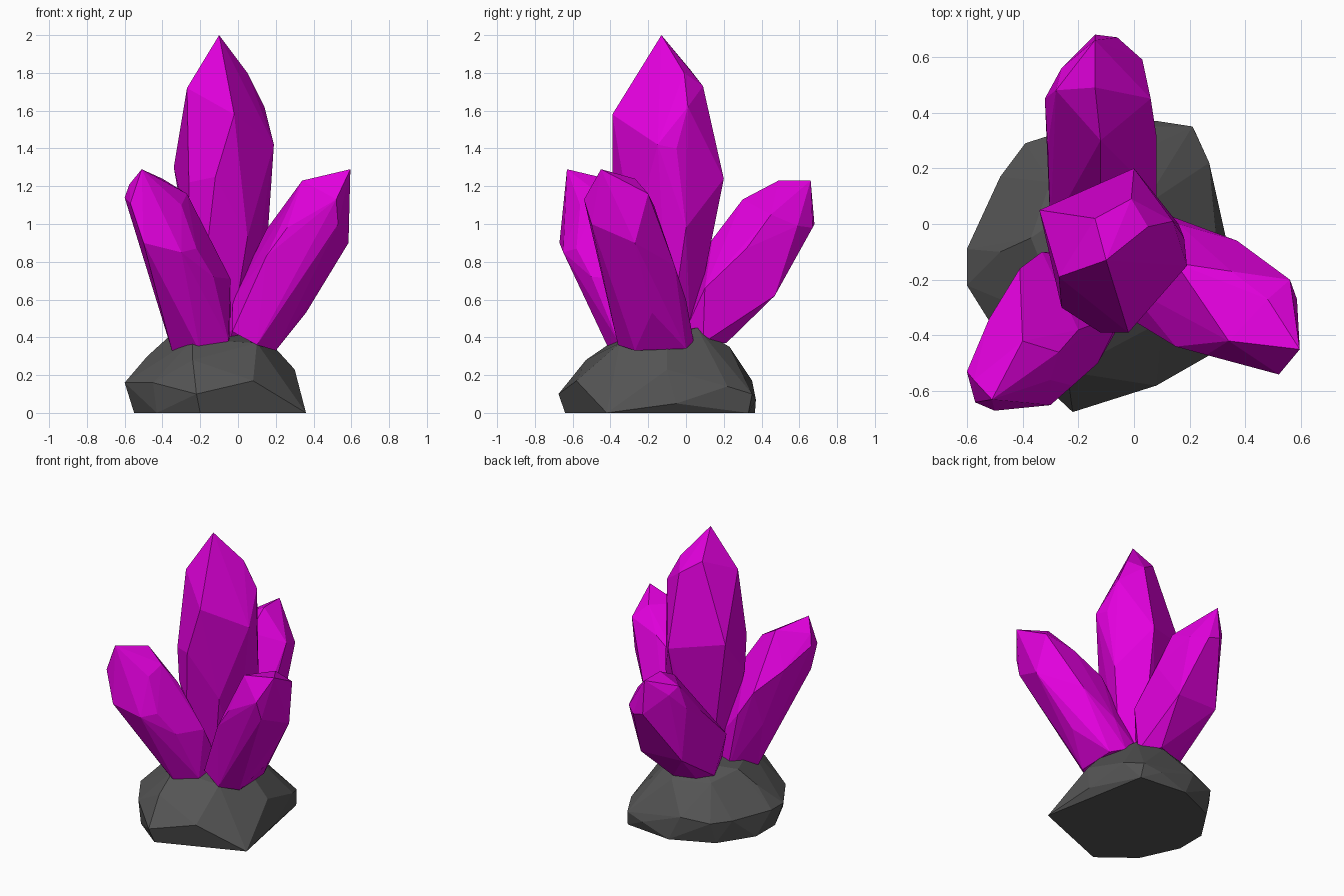
import bpy
import bmesh
from math import cos, sin, tau, radians
from mathutils import Vector

# Remove the default object
default_cube = bpy.data.objects.get("Cube")
if default_cube:
    bpy.data.objects.remove(default_cube, do_unlink=True)


def make_material(name, colour):
    material = bpy.data.materials.new(name)
    material.use_nodes = True
    material.diffuse_color = (*colour, 1)
    shader = next(n for n in material.node_tree.nodes if n.type == "BSDF_PRINCIPLED")
    shader.inputs["Base Color"].default_value = (*colour, 1)
    shader.inputs["Roughness"].default_value = 0.6
    return material


magenta = make_material("magenta crystal", (0.76, 0, 0.72))
dark_grey = make_material("dark grey stone", (0.09, 0.09, 0.09))


def ring(centre, radius, sides=5):
    """Regular horizontal polygon, used where a crystal is rooted in the stone."""
    return [
        Vector(centre) + Vector((cos(tau * i / sides), sin(tau * i / sides), 0)) * radius
        for i in range(sides)
    ]


def faceted_solid(name, corners, material):
    """Wrap a flat-faced convex solid around a handful of corners."""
    bm = bmesh.new()
    for corner in corners:
        bm.verts.new(corner)
    hull = bmesh.ops.convex_hull(bm, input=bm.verts[:])
    loose = {v for v in hull["geom_interior"] + hull["geom_unused"]
             if isinstance(v, bmesh.types.BMVert)}
    bmesh.ops.delete(bm, geom=list(loose), context="VERTS")
    bmesh.ops.dissolve_limit(bm, angle_limit=radians(3), verts=bm.verts[:], edges=bm.edges[:])
    bmesh.ops.recalc_face_normals(bm, faces=bm.faces[:])
    mesh = bpy.data.meshes.new(name)
    bm.to_mesh(mesh)
    bm.free()
    mesh.materials.append(material)
    solid = bpy.data.objects.new(name, mesh)
    bpy.context.collection.objects.link(solid)
    return solid


def crystal(name, foot, belly, shoulder, tip):
    """Crystal made of a rooted foot, a widening belly, a shoulder and a tip."""
    faceted_solid(name, foot + belly + shoulder + [tip], magenta)


# Tall upright crystal in the middle
crystal(
    "central_crystal",
    foot=ring((-.08, -.09, .36), .12),
    belly=[(-.16, -.34, .9), (.05, -.28, .93), (.16, 0, .98), (-.26, -.28, .98)],
    shoulder=[(-.34, .05, 1.3), (0, .2, 1.24), (.18, -.05, 1.4), (.19, -.15, 1.42),
              (.14, .01, 1.62), (-.02, -.39, 1.58), (-.12, -.39, 1.25), (-.26, -.3, 1.22),
              (-.27, -.19, 1.72), (.05, -.01, 1.8), (-.01, .09, 1.73), (-.14, .02, 1.82)],
    tip=(-.1, -.13, 2),
)

# Crystal leaning to the front and the model's right
crystal(
    "front_right_crystal",
    foot=[(-.35, -.3, .33), (-.2, -.4, .32), (-.05, -.36, .38), (-.04, -.15, .4), (-.25, -.1, .33)],
    belly=[(-.42, -.25, .65), (-.13, -.5, .72), (-.04, -.32, .71), (-.33, -.1, .75)],
    shoulder=[(-.5, -.67, .9), (-.3, -.65, .85), (-.22, -.58, .87), (-.41, -.16, .9),
              (-.2, -.38, 1.02), (-.52, -.34, 1.02), (-.3, -.56, 1.1), (-.27, -.46, 1.16),
              (-.4, -.42, 1.24), (-.6, -.53, 1.14), (-.57, -.64, 1.11), (-.575, -.56, 1.21)],
    tip=(-.51, -.63, 1.29),
)

# Crystal leaning to the front and the model's left
crystal(
    "front_left_crystal",
    foot=[(-.03, -.33, .43), (.1, -.36, .36), (.2, -.27, .33), (.2, 0, .34), (.1, .04, .38),
          (0, .03, .42)],
    belly=[(-.03, -.22, .6), (.36, -.18, .53), (.15, -.44, .83), (.16, 0, .6), (.37, -.06, .78)],
    shoulder=[(.26, -.47, .98), (.15, -.14, .97), (.585, -.27, .9), (.56, -.2, 1.16),
              (.34, -.42, 1.23), (.48, -.27, 1.24), (.52, -.54, 1.13), (.53, -.5, 1),
              (.35, -.17, 1.1)],
    tip=(.595, -.45, 1.29),
)

# Crystal leaning to the back
crystal(
    "back_crystal",
    foot=ring((-.09, .09, .37), .13) + [(-.29, .1, .39), (-.25, -.04, .45)],
    belly=[(.02, .47, .62), (-.29, .46, .63), (.08, .1, .66), (-.3, -.02, .64)],
    shoulder=[(.08, .32, .87), (-.31, .28, .92), (-.12, .14, .92), (-.12, .3, 1.13),
              (-.32, .45, 1), (.06, .45, 1.05), (.03, .59, .99), (-.06, .67, .98),
              (-.14, .68, 1), (-.26, .56, 1.12), (-.28, .48, 1.16), (-.14, .49, 1.23)],
    tip=(-.14, .66, 1.23),
)

# Stone base: flat angular underside, wide waist and a rounded crown
underside = [(-.55, -.2), (-.43, -.46), (-.2, -.64), (.36, -.42), (.22, .33),
             (-.12, .365), (-.4, .24), (-.55, .01)]
waist = [(-.6, -.09, .16), (-.6, -.22, .16), (-.45, -.46, .16), (-.22, -.675, .1), (.08, -.58, .17),
         (.3, -.1, .23), (.33, -.05, .05), (.27, .22, .14), (.21, .35, .1), (.08, .37, .07),
         (-.2, .35, .17), (-.39, .29, .15), (-.48, .17, .15)]
crown = [(-.48, -.1, .3), (-.24, -.53, .28), (-.37, -.05, .4), (-.24, -.37, .39), (.1, -.35, .37),
         (.2, -.1, .34), (.03, .06, .45), (-.18, .08, .44), (-.05, .23, .35), (-.3, .15, .36)]
faceted_solid("stone_base", [(x, y, 0) for x, y in underside] + waist + crown, dark_grey)
